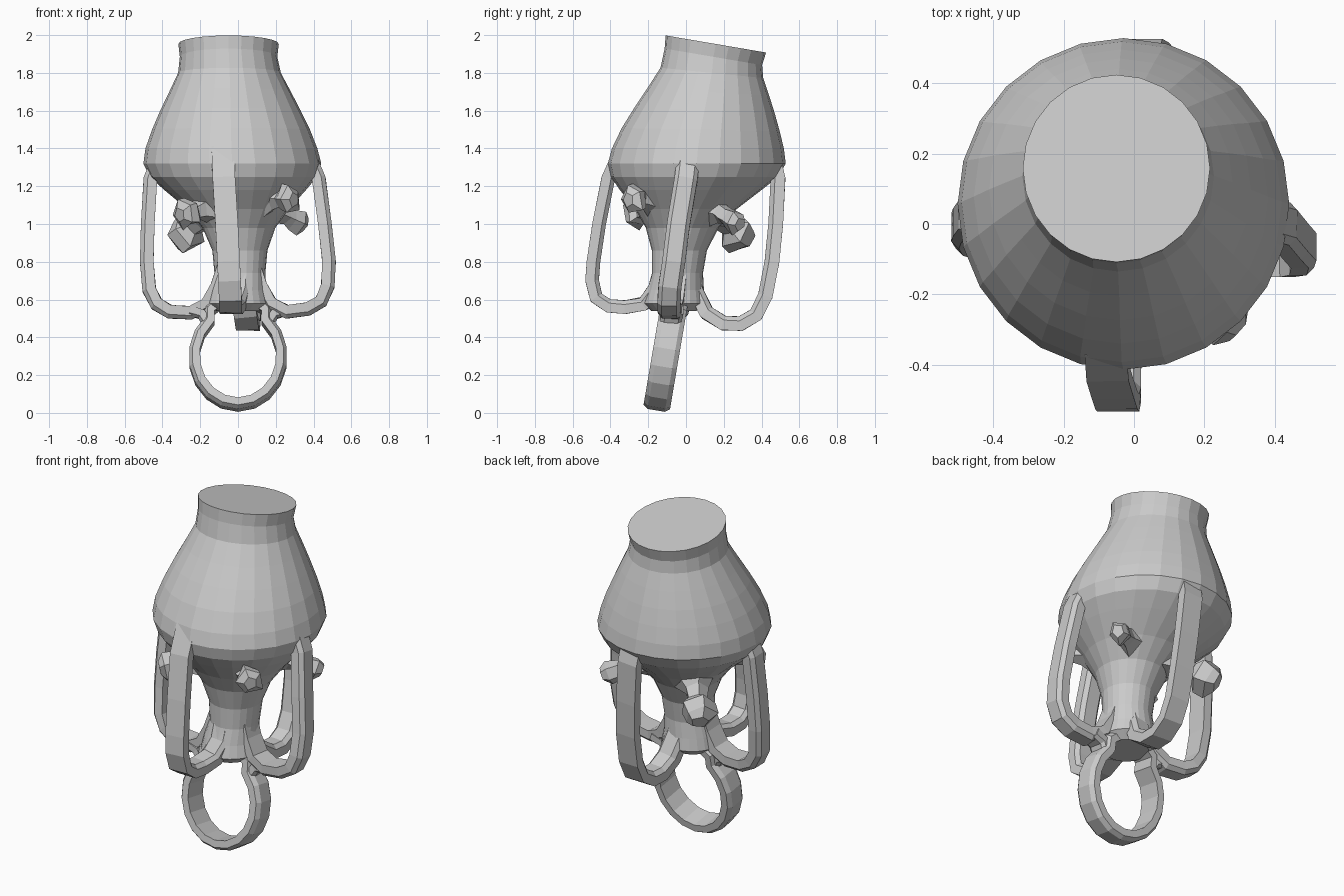
import bpy, bmesh, math, random
from mathutils import Vector

random.seed(4)


def make(name, verts, faces):
    me = bpy.data.meshes.new(name)
    me.from_pydata(verts, [], faces)
    bm = bmesh.new()
    bm.from_mesh(me)
    bmesh.ops.recalc_face_normals(bm, faces=bm.faces)
    bm.to_mesh(me)
    bm.free()
    ob = bpy.data.objects.new(name, me)
    bpy.context.collection.objects.link(ob)
    return ob


def skin(name, rings):
    n, m = len(rings[0]), len(rings)
    verts = [v for r in rings for v in r]
    faces = []
    for i in range(m - 1):
        a, b = i * n, (i + 1) * n
        faces += [(a + k, a + (k + 1) % n, b + (k + 1) % n, b + k) for k in range(n)]
    faces += [tuple(range(n)), tuple(range((m - 1) * n, m * n))]
    return make(name, verts, faces)


def strap(name, path, side, width, thick):
    # six-sided band swept along a path
    pts = [Vector(p) for p in path]
    n = len(pts)
    w, t = width / 2, thick / 2
    section = [(w, -t), (w, t * .4), (w * .65, t), (-w * .65, t), (-w, t * .4), (-w, -t)]
    rings = []
    for i, p in enumerate(pts):
        tan = (pts[min(i + 1, n - 1)] - pts[max(i - 1, 0)]).normalized()
        s = Vector(side)
        s = (s - tan * s.dot(tan)).normalized()
        nor = s.cross(tan)
        rings.append([p + s * a + nor * b for a, b in section])
    return skin(name, rings)


# vessel body, leaning neck and central stem: z, cx, cy, radius, rim tilt
profile = [
    (1.953, -.05, .158, .266, -.17), (1.885, -.05, .145, .258, -.17),
    (1.80, -.045, .137, .272, -.10), (1.70, -.042, .118, .322, -.06),
    (1.60, -.04, .098, .372, -.04), (1.50, -.037, .078, .418, -.02),
    (1.40, -.035, .063, .455, 0), (1.32, -.03, .057, .471, 0),
    (1.25, -.025, .045, .443, 0), (1.18, -.015, .025, .375, 0),
    (1.08, 0, 0, .27, 0), (.98, .005, -.02, .193, 0),
    (.86, .01, -.035, .146, 0), (.74, .01, -.045, .135, 0),
    (.65, 0, -.055, .15, 0), (.58, 0, -.06, .165, 0), (.54, 0, -.065, .12, 0)]
rings = []
for z, cx, cy, r, tilt in profile:
    rings.append([Vector((cx + r * math.cos(math.tau * k / 24), cy + r * math.sin(math.tau * k / 24),
                          z + tilt * r * math.sin(math.tau * k / 24))) for k in range(24)])
skin("vessel_body", rings)

# four looping handles, sinking into the belly and curving up the stem
strap("handle_left", [(-.40, .03, 1.40), (-.464, .025, 1.24), (-.478, .005, 1.0), (-.483, -.01, .8),
                      (-.47, -.03, .65), (-.43, -.04, .575), (-.36, -.05, .535), (-.25, -.06, .53),
                      (-.165, -.06, .575), (-.11, -.06, .67), (-.06, -.05, .82)], (0, 1, 0), .122, .072)
strap("handle_right", [(.36, .02, 1.40), (.428, 0, 1.24), (.46, -.04, 1.0), (.482, -.065, .8),
                       (.475, -.085, .67), (.44, -.09, .59), (.37, -.09, .55), (.26, -.085, .535),
                       (.175, -.075, .575), (.12, -.065, .67), (.07, -.05, .82)], (0, -1, 0), .122, .072)
strap("handle_front", [(-.08, -.34, 1.40), (-.075, -.412, 1.24), (-.06, -.46, 1.0), (-.05, -.49, .8),
                       (-.045, -.497, .7), (-.04, -.475, .61), (-.04, -.41, .567), (-.035, -.32, .56),
                       (-.02, -.22, .58), (0, -.165, .66), (0, -.11, .82)], (1, 0, 0), .12, .072)
strap("handle_back", [(.01, .45, 1.40), (.02, .487, 1.24), (.04, .475, 1.0), (.055, .455, .8),
                      (.06, .42, .62), (.06, .37, .52), (.055, .29, .473), (.05, .2, .475),
                      (.04, .11, .53), (.02, .05, .65), (.01, .02, .82)], (-1, 0, 0), .122, .078)

# hanging loop, joining the underside of the stem, tilted toward the front
loop = [(-.08, .60), (-.15, .545)]
for k in range(15):
    a = math.radians(131 + 278 * k / 14)
    loop.append((.232 * math.cos(a), .295 + .253 * math.sin(a)))
loop += [(.15, .545), (.08, .60)]
strap("hanging_loop", [(x, -.16 + .17 * z, z) for x, z in loop], (0, 1, -.17), .142, .058)
# shoulders spreading from the loop into the side handles
for s, label in ((-1, "left"), (1, "right")):
    strap("loop_shoulder_" + label, [(s * .16, -.085, .47), (s * .19, -.075, .52), (s * .25, -.07, .54)],
          (0, s, 0), .115, .055)


# faceted knobs on flared stubs between the handles
def knob(name, base, tip, neck, size):
    base, tip = Vector(base), Vector(tip)
    axis = (tip - base).normalized()
    u = axis.orthogonal().normalized()
    v = axis.cross(u)
    rings = []
    for t, r in ((0, neck * 2.3), (.4, neck * 1.15), (.62, neck), (.76, size), (.98, size * 1.05), (1.12, size * .55)):
        c = base.lerp(tip, t)
        rings.append([c + (u * math.cos(math.tau * k / 5) + v * math.sin(math.tau * k / 5))
                      * r * random.uniform(.8, 1.2) for k in range(5)])
    skin(name, rings)


knob("knob_front_left", (-.14, -.15, 1.09), (-.29, -.28, 1.05), .052, .075)
knob("knob_front_right", (.14, -.16, 1.14), (.28, -.29, 1.13), .05, .075)
knob("knob_back_left", (-.12, .12, 1.08), (-.30, .30, .93), .06, .09)
knob("knob_back_right", (.13, .13, 1.10), (.33, .27, 1.01), .05, .062)
